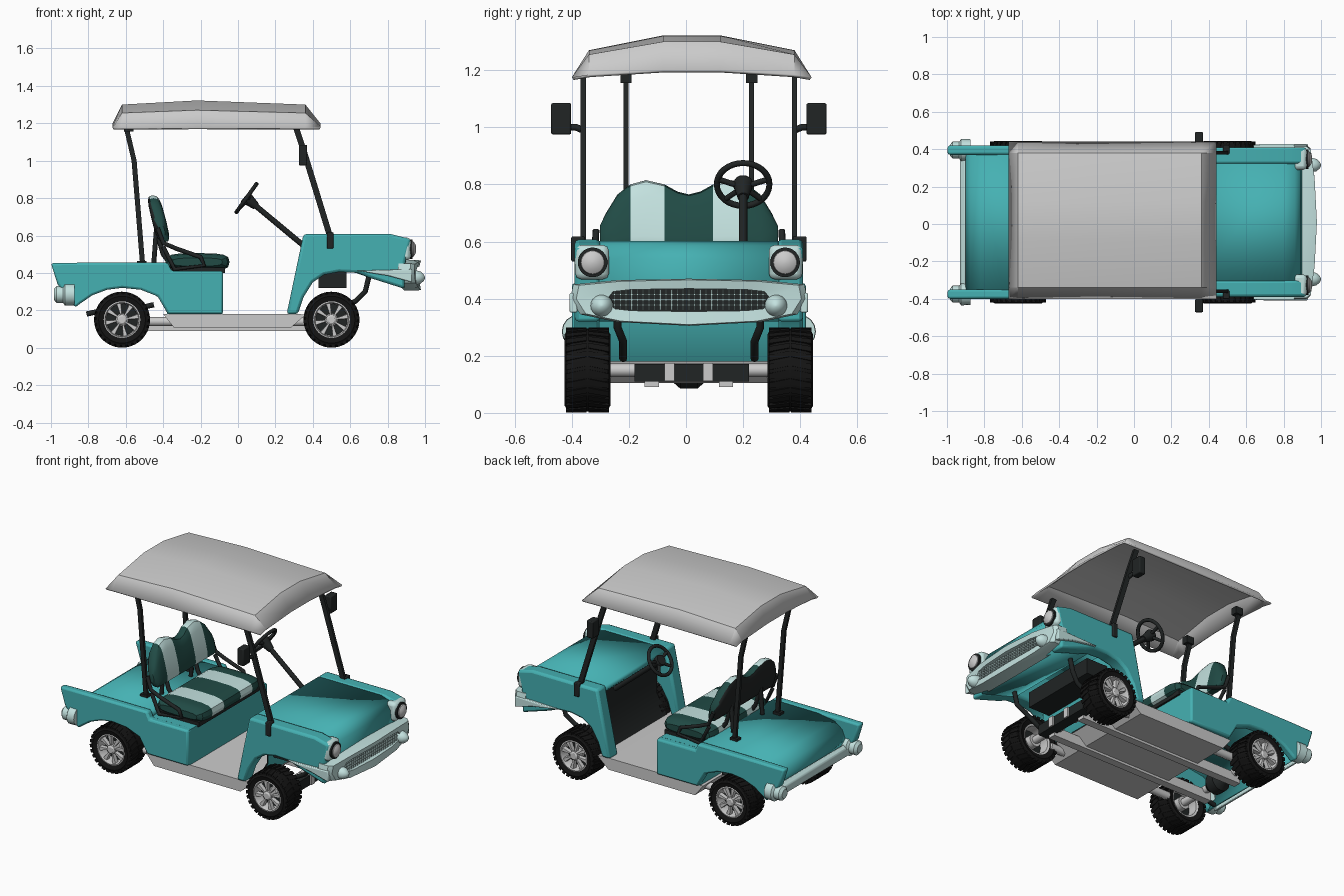
import bpy, bmesh
from math import sin, cos, pi, radians, copysign
from mathutils import Vector

if "Cube" in bpy.data.objects:
    bpy.data.objects.remove(bpy.data.objects["Cube"])

def material(name, rgb):
    m = bpy.data.materials.new(name)
    m.diffuse_color = (*rgb, 1)
    m.use_nodes = True
    m.node_tree.nodes["Principled BSDF"].inputs["Base Color"].default_value = m.diffuse_color
    return m
TEAL = material("teal_paint", (0.06, 0.44, 0.45))
PALE = material("pale_trim", (0.55, 0.76, 0.74))
DARK = material("dark_green_vinyl", (0.015, 0.07, 0.06))
BLACK = material("black", (0.015, 0.018, 0.018))
RUBBER = material("rubber", (0.007, 0.007, 0.007))
YC = 0.01  # the car sits slightly off the grid centre

def build(name, verts, faces, mats=None, mirror=False, bevel=0, thick=0, pick=None):
    me = bpy.data.meshes.new(name)
    bm = bmesh.new()
    vs = [bm.verts.new(v) for v in verts]
    for f in faces:
        face = bm.faces.new([vs[i] for i in f])
        if pick:
            face.material_index = pick(face.calc_center_median())
    bmesh.ops.recalc_face_normals(bm, faces=bm.faces)
    bm.to_mesh(me)
    bm.free()
    for m in (mats if isinstance(mats, list) else [mats] if mats else []):
        me.materials.append(m)
    ob = bpy.data.objects.new(name, me)
    bpy.context.collection.objects.link(ob)
    if thick:
        mod = ob.modifiers.new("thickness", 'SOLIDIFY')
        mod.thickness, mod.offset = thick, -1
    if bevel:
        mod = ob.modifiers.new("bevel", 'BEVEL')
        mod.width, mod.segments, mod.limit_method = bevel, 2, 'ANGLE'
    if mirror:
        ob.modifiers.new("mirror", 'MIRROR').use_axis = (False, True, False)
    ob.location.y = YC
    return ob

def loft(name, rings, mats=None, closed=True, caps=True, loop=False, **kw):
    n, k = len(rings[0]), len(rings)
    faces = [(i * n + j, i * n + (j + 1) % n, (i + 1) % k * n + (j + 1) % n, (i + 1) % k * n + j)
             for i in range(k if loop else k - 1) for j in range(n if closed else n - 1)]
    if closed and caps and not loop:
        faces += [tuple(range(n)), tuple(range((k - 1) * n, k * n))]
    return build(name, [p for r in rings for p in r], faces, mats, **kw)

def extrude(name, prof, y0, y1, mats=None, **kw):
    return loft(name, [[(x, y, z) for x, z in prof] for y in (y0, y1)], mats, **kw)

def box(name, lo, hi, mats=None, **kw):
    p = [(lo[0], lo[2]), (hi[0], lo[2]), (hi[0], hi[2]), (lo[0], hi[2])]
    return extrude(name, p, lo[1], hi[1], mats, **kw)

def lathe(name, prof, origin, axis, mats=None, segs=32, **kw):
    q, o = Vector(axis).to_track_quat('Z', 'Y'), Vector(origin)
    rings = [[o + q @ Vector((r * cos(2 * pi * i / segs), r * sin(2 * pi * i / segs), h))
              for i in range(segs)] for r, h in prof]
    return loft(name, rings, mats, **kw)

def polar_blocks(name, cx, cz, blocks, mats=None):
    verts, faces = [], []
    for quad, r0, r1 in blocks:
        b = len(verts)
        verts += [(cx + r * cos(a), y, cz + r * sin(a)) for r in (r0, r1) for a, y in quad]
        faces += [[b + i for i in f] for f in ((0, 1, 2, 3), (4, 5, 6, 7), (0, 1, 5, 4),
                                               (1, 2, 6, 5), (2, 3, 7, 6), (3, 0, 4, 7))]
    return build(name, verts, faces, mats, mirror=True)

def tube(name, pts, r, mat=None, both=True, cyclic=False):
    cu = bpy.data.curves.new(name, 'CURVE')
    cu.dimensions, cu.bevel_depth, cu.bevel_resolution, cu.use_fill_caps = '3D', r, 2, True
    for s in ((1, -1) if both else (1,)):
        sp = cu.splines.new('POLY')
        sp.points.add(len(pts) - 1)
        for p, c in zip(sp.points, pts):
            p.co = (c[0], c[1] * s, c[2], 1)
        sp.use_cyclic_u = cyclic
    if mat:
        cu.materials.append(mat)
    ob = bpy.data.objects.new(name, cu)
    bpy.context.collection.objects.link(ob)
    ob.location.y = YC

# roof canopy
rows = [(-.67, 1.185, 1.20), (-.62, 1.255, 1.30), (-.22, 1.27, 1.322), (.36, 1.255, 1.30), (.44, 1.185, 1.20)]
roof = loft("roof", [[(x, y, z) for y, z in ((-.42, 1.175), (-.36, a), (-.1, b), (.1, b), (.36, a), (.42, 1.175))]
                     for x, a, b in rows], closed=False, thick=.012)
roof.location.y = .02

# front body: fenders with wheel arches, hood and nose
extrude("front_fender", [(.26, .18), (.35, .607), (.82, .607), (.925, .58), (.895, .46), (.89, .315), (.70, .375),
                         (.64, .40), (.54, .405), (.46, .39), (.40, .35), (.35, .27), (.32, .18)],
        .31, .40, TEAL, mirror=True, bevel=.015)
extrude("hood", [(.345, .57), (.352, .602), (.80, .602), (.86, .585), (.89, .54), (.90, .45), (.89, .32),
                 (.70, .375), (.63, .40)], -.315, .315, TEAL, closed=False, thick=.01)
# firewall, teal in front and black on the cabin side
fw = [(.35, .58), (.43, .52), (.43, .30), (.36, .18)]
extrude("firewall", fw, -.315, .315, TEAL, closed=False)
extrude("cabin_lining", [(x - .012, z) for x, z in fw], -.31, .31, BLACK, closed=False)
box("under_hood_box", (.43, -.26, .32), (.58, .26, .42), BLACK)

# headlights
box("headlight_housing", (.85, .28, .468), (.925, .398, .588), PALE, mirror=True, bevel=.02)
lathe("headlight_ring", [(.052, 0), (.052, .012), (.042, .014)], (.92, .337, .527), (1, 0, 0), BLACK, mirror=True)
lathe("headlight_lens", [(.044, 0), (.04, .014), (.025, .024), (.005, .028)], (.925, .337, .527), (1, 0, 0), mirror=True)

# bumper surround and grille
def full(half):
    return half + [(-y, z) for y, z in half[-2:0:-1]]
outer = full([(0, .47), (.25, .465), (.405, .45), (.415, .40), (.38, .345), (.25, .318), (0, .305)])
inner = full([(0, .435), (.20, .432), (.265, .425), (.285, .40), (.262, .365), (.2, .358), (0, .355)])
def bow(y, x):
    return x - .2 * y * y
loft("front_bumper", [[(bow(y, x), y * k, .385 + (z - .385) * k) for y, z in o]
                      for o, x, k in ((outer, .89, 1), (outer, .955, 1), (outer, .978, .95), (inner, .97, 1), (inner, .92, 1))],
     PALE, loop=True)
build("grille_back", [(.935, y, z) for y, z in inner], [range(len(inner))], BLACK)
for i in range(-13, 14):
    box("grille_bar", (.935, i * .02 - .002, .36), (.95, i * .02 + .002, .432), PALE)
for z in (.378, .396, .414):
    box("grille_rail", (.935, -.27, z - .002), (.95, .27, z + .002), PALE)
lathe("bumper_cone", [(.036, 0), (.04, .03), (.033, .06), (.018, .078), (.004, .085)], (.915, .305, .375), (1, 0, 0),
      PALE, segs=20, mirror=True)
extrude("bumper_wing", [(.635, .412), (.93, .42), (.93, .35), (.80, .385)], .39, .418, PALE, mirror=True, bevel=.006)

# rear body: finned sides, deck, seat box
extrude("rear_side", [(-.08, .18), (-.08, .41), (-.355, .41), (-.375, .455), (-.82, .455), (-1, .452), (-.965, .34),
                      (-.87, .215), (-.845, .235), (-.78, .28), (-.70, .31), (-.62, .32), (-.52, .31), (-.43, .275),
                      (-.375, .18)], .36, .41, TEAL, mirror=True, bevel=.012)
extrude("rear_deck", [(-.37, .40), (-.375, .45), (-.70, .448), (-.82, .43), (-.875, .39), (-.90, .33), (-.87, .22)],
        -.37, .37, TEAL, closed=False, thick=.01)
box("seat_box", (-.38, -.39, .18), (-.082, .39, .408), TEAL)
lathe("tail_light", [(.028, 0), (.045, .015), (.045, .05), (.06, .06), (.058, .11)], (-.985, .385, .285), (1, 0, 0),
      PALE, segs=16, mirror=True)
extrude("rear_bumper", [(-.90, .225), (-.93, .24), (-.93, .29), (-.90, .31)], -.37, .37, PALE, bevel=.008)

# floor pan and chassis
extrude("floor", [(-.40, .18), (-.34, .105), (.28, .105), (.36, .175), (.33, .18)], -.385, .385)
for y in (-.13, .13):
    box("frame_rail", (-.66, y - .025, .09), (.52, y + .025, .15))
tube("side_rail", [(-.49, .29, .14), (.40, .29, .14)], .025)
for x in (-.62, .5):
    tube("axle", [(x, -.34, .15), (x, .34, .15)], .024, both=False)
lathe("differential", [(.03, -.07), (.065, -.03), (.065, .03), (.03, .07)], (-.62, 0, .15), (0, 1, 0), BLACK, segs=16)
box("front_crossmember", (.50, -.19, .11), (.57, .21, .172), BLACK)
box("crossmember_clamp", (.49, .05, .112), (.58, .085, .174), mirror=True)
tube("front_arm", [(.70, .25, .38), (.68, .25, .30), (.63, .23, .25), (.52, .23, .19)], .014, BLACK)
tube("rear_spring", [(-.81, .25, .18), (-.72, .25, .20), (-.62, .25, .19), (-.45, .25, .23)], .014, BLACK)

# wheels
for cx in (-.62, .5):
    c = (cx, 0, .15)
    lathe("tyre", [(.096, .285), (.125, .275), (.138, .283), (.145, .30), (.145, .41), (.138, .427), (.125, .435),
                   (.096, .427)], c, (0, 1, 0), RUBBER, segs=48, mirror=True, loop=True)
    tread = []
    for k in range(28):
        a = 2 * pi * k / 28
        for y0, y1 in ((.28, .352), (.43, .358)):
            tread.append(([(a, y0), (a + .14, y0), (a + .24, y1), (a + .1, y1)], .13, .1495))
    polar_blocks("tyre_tread", cx, .15, tread, RUBBER)
    lathe("rim_barrel", [(.098, .428), (.092, .43), (.088, .42), (.084, .38), (.084, .29), (.098, .285)], c, (0, 1, 0),
          mirror=True, caps=False)
    lathe("rim_disc", [(.086, .355), (.086, .365)], c, (0, 1, 0), BLACK, mirror=True)
    polar_blocks("spokes", cx, .15, [([(a - .17, .395), (a + .17, .395), (a + .13, .42), (a - .13, .42)], .015, .09)
                                     for a in [pi * k / 4 + .2 for k in range(8)]])
    lathe("hub", [(.04, .30), (.04, .36), (.028, .37), (.028, .425), (.018, .432)], c, (0, 1, 0), segs=16, mirror=True)

# striped seat: cushion and double-humped backrest
def stripe(c):
    return 1 if .085 < abs(c.y) < .205 else 0
def rounded(a):
    return [copysign(abs(f) ** .6, f) for f in (cos(a), sin(a))]
heights = [(0, .765), (.04, .775), (.085, .80), (.15, .815), (.205, .80), (.25, .765), (.29, .70), (.312, .655)]
stations = [(-y, z) for y, z in heights[:0:-1]] + heights
back, cushion = [], []
for y, top in stations:
    edge = 1 if abs(y) < .26 else .85 if abs(y) < .3 else .45
    low = .565 + (.035 if edge < .5 else 0)
    br, cr = [], []
    for i in range(16):
        u, v = rounded(2 * pi * i / 16)
        z = (top + low) / 2 + v * (top - low) / 2
        br.append((-.395 - (z - .57) * .25 + u * .038 * edge, y, z))
        cr.append((-.217 + u * .172 * (.6 + .4 * edge), y, .458 + v * .048 * edge))
    back.append(br)
    cushion.append(cr)
loft("seat_back", back, [DARK, PALE, BLACK], pick=lambda c: 2 if c.x < -.415 - (c.z - .57) * .25 else stripe(c))
loft("seat_cushion", cushion, [DARK, PALE], pick=stripe)
box("seat_frame", (-.38, -.31, .40), (-.07, .31, .43), BLACK)
tube("hip_restraint", [(-.43, .325, .64), (-.40, .33, .56), (-.33, .33, .53), (-.20, .33, .485), (-.18, .33, .44),
                       (-.34, .33, .42), (-.40, .325, .54)], .012, BLACK)
tube("seat_back_post", [(-.45, .15, .455), (-.435, .15, .65)], .013, BLACK)
tube("seat_bracket", [(-.43, .15, .60), (-.40, .15, .50), (-.34, .15, .42)], .013, BLACK)

# canopy posts
def post(name, path, y, w=.018):
    extrude(name, [(x - w / 2, z) for x, z in path] + [(x + w, z) for x, z in path[::-1]],
            y - .009, y + .009, BLACK, mirror=True)
post("rear_post", [(-.605, 1.19), (-.56, 1.0), (-.515, .45)], .22)
post("front_post", [(.30, 1.19), (.35, 1.04), (.485, .60)], .37, .022)
box("front_post_foot", (.475, .365, .53), (.51, .412, .618), BLACK, mirror=True, bevel=.005)
box("rear_post_foot", (-.54, .20, .447), (-.49, .24, .465), BLACK, mirror=True)
box("rear_post_cap", (-.61, .20, 1.155), (-.56, .24, 1.20), BLACK, mirror=True)

# side mirrors
box("side_mirror", (.325, .412, .975), (.37, .482, 1.085), BLACK, mirror=True, bevel=.006)
tube("mirror_arm", [(.36, .37, .99), (.355, .395, 1.0), (.35, .43, 1.0)], .012, BLACK)

# steering wheel and column on the driver's side
centre, sy = Vector((.045, .19, .80)), Vector((0, 1, 0))
up = Vector((.58, 0, .815))
rim = [centre + .092 * (cos(a) * sy + sin(a) * up) for a in [2 * pi * k / 32 for k in range(32)]]
tube("steering_wheel", rim, .011, BLACK, both=False, cyclic=True)
ax = Vector((.77, 0, -.64))
for a in (.25, pi - .25, 1.25 * pi, 1.75 * pi):
    tube("steering_spoke", [centre + ax * .015, centre + .09 * (cos(a) * sy + sin(a) * up)], .01, BLACK, both=False)
lathe("steering_hub", [(.032, -.012), (.036, 0), (.028, .03), (.02, .07)], centre, ax, BLACK, segs=16)
tube("steering_column", [centre, centre + ax * .42], .015, BLACK, both=False)

# smooth shading with kept edges
for ob in bpy.context.scene.objects:
    ob.select_set(ob.type == 'MESH')
bpy.context.view_layer.objects.active = roof
bpy.ops.object.shade_smooth_by_angle(angle=radians(32))
